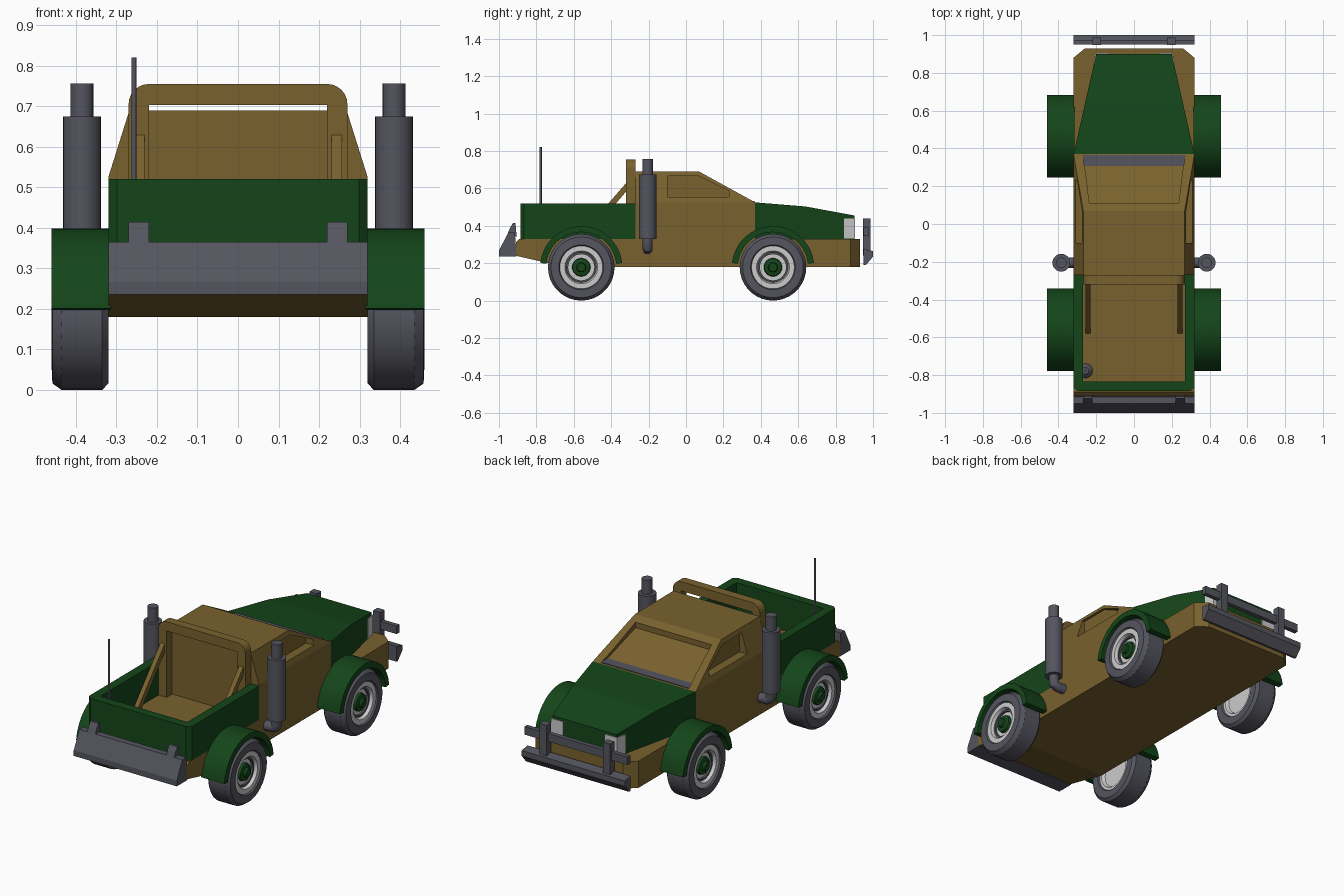
import bpy, bmesh
from math import sin, cos, pi, radians

if "Cube" in bpy.data.objects:
    bpy.data.objects.remove(bpy.data.objects["Cube"])


def material(name, rgb):
    m = bpy.data.materials.new(name)
    m.diffuse_color = (*rgb, 1)
    m.use_nodes = True
    m.node_tree.nodes["Principled BSDF"].inputs["Base Color"].default_value = m.diffuse_color
    return m


BROWN = material("brown_paint", (0.19, 0.12, 0.027))
GREEN = material("green_paint", (0.007, 0.06, 0.01))
DARK = material("dark_grey", (0.09, 0.09, 0.115))
LIGHT = material("light_grey", (0.55, 0.55, 0.53))


def loft(name, rings, mat, mirror=False, cap=True, smooth=False, loop=False):
    """Skin a list of closed point rings."""
    bm = bmesh.new()
    vs = [[bm.verts.new(p) for p in r] for r in rings]
    n = len(vs[0])
    pairs = list(zip(vs, vs[1:])) + ([(vs[-1], vs[0])] if loop else [])
    for a, b in pairs:
        for i in range(n):
            j = (i + 1) % n
            bm.faces.new((a[i], a[j], b[j], b[i]))
    if cap and not loop:
        bm.faces.new(vs[0])
        bm.faces.new(vs[-1])
    bmesh.ops.remove_doubles(bm, verts=bm.verts, dist=1e-5)
    bmesh.ops.recalc_face_normals(bm, faces=bm.faces)
    me = bpy.data.meshes.new(name)
    bm.to_mesh(me)
    bm.free()
    ob = bpy.data.objects.new(name, me)
    bpy.context.collection.objects.link(ob)
    me.materials.append(mat)
    if mirror:
        ob.modifiers.new("mirror", 'MIRROR')
    if smooth:
        bpy.ops.object.select_all(action='DESELECT')
        ob.select_set(True)
        bpy.context.view_layer.objects.active = ob
        bpy.ops.object.shade_smooth_by_angle(angle=radians(30))
    return ob


def side_prism(name, yz, x0, x1, mat, **k):
    return loft(name, [[(x, y, z) for y, z in yz] for x in (x0, x1)], mat, **k)


def plan_prism(name, xy, z0, z1, mat, **k):
    return loft(name, [[(x, y, z) for x, y in xy] for z in (z0, z1)], mat, **k)


def box(name, x0, x1, y0, y1, z0, z1, mat, **k):
    return plan_prism(name, [(x0, y0), (x1, y0), (x1, y1), (x0, y1)], z0, z1, mat, **k)


def wheel_lathe(name, xr, y, mat, closed=False):
    """Revolve an (x, radius) profile about a wheel axle."""
    N = 36
    rings = [[(x, y + r * cos(2 * pi * i / N), 0.178 + r * sin(2 * pi * i / N)) for x, r in xr]
             for i in range(N)]
    return loft(name, rings, mat, mirror=True, smooth=True, loop=True)


def upright_tube(name, rz, x, y, mat, **k):
    N = 24
    rings = [[(x + r * cos(2 * pi * i / N), y + r * sin(2 * pi * i / N), z) for i in range(N)]
             for r, z in rz]
    return loft(name, rings, mat, smooth=True, **k)


def cut(ob, cutter):
    mod = ob.modifiers.new("cut", 'BOOLEAN')
    mod.object = cutter
    mod.solver = 'EXACT'
    bpy.context.view_layer.objects.active = ob
    bpy.ops.object.modifier_apply(modifier=mod.name)
    bpy.data.objects.remove(cutter)


# Chassis and chamfered nose
side_prism("chassis", [(-.91, .24), (-.65, .18), (.80, .18), (.80, .33), (-.89, .33), (-.91, .31)],
           -.32, .32, BROWN)
plan_prism("chassis_nose", [(-.32, .80), (.32, .80), (.32, .88), (.26, .93), (-.26, .93), (-.32, .88)],
           .18, .33, BROWN)

# Cabin: straight lower half, tapered upper half with recessed windows
box("cabin_lower", -.32, .32, -.27, .37, .32, .525, BROWN)
W, R = .32, .268
cabin = loft("cabin_upper", [[(s * W, -.27, .525), (s * R, -.27, .69), (s * R, .07, .69), (s * W, .37, .525)]
                             for s in (-1, 1)], BROWN)
cut(cabin, side_prism("window_cutter", [(-.10, .555), (.23, .555), (.23, .587), (.07, .665), (-.10, .665)],
                      .262, .40, BROWN, mirror=True))
cut(cabin, loft("windscreen_cutter", [[(s * .272, .31, .53), (s * .272, .40, .53), (s * .272, .40, .75),
                                       (s * .236, .11, .75), (s * .236, .11, .637)] for s in (-1, 1)], BROWN))
box("windscreen_cowl", -.272, .272, .308, .365, .522, .532, DARK)

# Bonnet tapering to the nose, with corner headlights
loft("bonnet", [[(-w, y, .33), (w, y, .33), (w, y, z), (-w, y, z)]
                for y, w, z in ((.37, .32, .525), (.64, .259, .503), (.90, .20, .455))], GREEN)
plan_prism("headlight", [(.13, .82), (.217, .845), (.204, .904), (.13, .904)], .332, .44, LIGHT, mirror=True)

# Cargo bed walls
plan_prism("bed_walls", [(-.32, -.27), (-.32, -.865), (-.298, -.885), (.298, -.885), (.32, -.865), (.32, -.27),
                         (.27, -.27), (.27, -.835), (-.27, -.835), (-.27, -.27)], .33, .52, GREEN)

# Roll bar with rounded shoulders and rear braces
arc = [(.22 + .05 * cos(a), .705 + .05 * sin(a)) for a in [i * pi / 12 for i in range(7)]]
hoop = ([(.22, .33), (.27, .33)] + arc + [(-x, z) for x, z in reversed(arc)]
        + [(-.27, .33), (-.22, .33), (-.22, .703), (.22, .703)])
loft("roll_bar", [[(x, y, z) for x, z in hoop] for y in (-.32, -.27)], BROWN)
side_prism("roll_bar_brace", [(-.58, .33), (-.535, .33), (-.31, .595), (-.31, .64)], .231, .257, BROWN, mirror=True)

# Wheels and arched mudguards
for where, y in (("front", .465), ("rear", -.56)):
    wheel_lathe(where + "_tyre", [(.335, .11), (.32, .12), (.32, .162), (.335, .178), (.435, .178),
                                  (.458, .162), (.46, .12), (.445, .11)], y, DARK)
    wheel_lathe(where + "_rim", [(.345, 0), (.345, .09), (.328, .1), (.328, .12), (.452, .12), (.452, .088),
                                 (.425, .078), (.425, 0)], y, LIGHT)
    wheel_lathe(where + "_rim_ring", [(.42, .083), (.436, .08), (.436, .07), (.42, .07)], y, DARK)
    wheel_lathe(where + "_hub", [(.42, 0), (.42, .05), (.44, .046), (.445, .026), (.458, .022), (.458, 0)], y, GREEN)
    angles = [radians(6 + 168 * i / 20) for i in range(21)]
    loft(where + "_mudguard", [[(x, y + r * cos(a), .178 + r * sin(a))
                                for x, r in ((.315, .188), (.46, .188), (.46, .22), (.315, .22))]
                               for a in angles], GREEN, mirror=True, smooth=True)

# Exhaust stacks: muffler, tip and elbow into the body
upright_tube("exhaust_muffler", [(.047, .33), (.047, .675)], .385, -.205, DARK, mirror=True)
upright_tube("exhaust_tip", [(.028, .67), (.028, .756)], .385, -.205, DARK, mirror=True)
N = 20
elbow = []
for cx, cz, a in ((.385, .34, 0), (.385, .295, 0), (.378, .282, pi / 4), (.365, .275, pi / 2), (.30, .275, pi / 2)):
    elbow.append([(cx + .027 * cos(t) * cos(a), -.205 + .027 * sin(t), cz - .027 * cos(t) * sin(a))
                  for t in [2 * pi * i / N for i in range(N)]])
loft("exhaust_elbow", elbow, DARK, mirror=True, smooth=True)

# Aerial on a round base in the bed
upright_tube("aerial_base", [(.038, .328), (.038, .345), (.018, .365)], -.257, -.777, DARK)
upright_tube("aerial", [(.006, .35), (.006, .82)], -.257, -.777, DARK)

# Rear bumper and its brackets
side_prism("rear_bumper", [(-1, .235), (-1, .267), (-.95, .365), (-.915, .365), (-.905, .235)], -.32, .32, DARK)
side_prism("rear_bumper_bracket", [(-.955, .355), (-.94, .39), (-.925, .415), (-.912, .415), (-.905, .34)],
           .22, .27, DARK, mirror=True)

# Front bumper, bull bar and uprights
side_prism("front_bumper", [(.95, .19), (.962, .19), (1, .235), (1, .265), (.95, .275)], -.32, .32, DARK)
box("bull_bar", -.32, .32, .95, .975, .345, .39, DARK)
box("bull_bar_upright", .175, .22, .947, .987, .24, .44, DARK, mirror=True)
